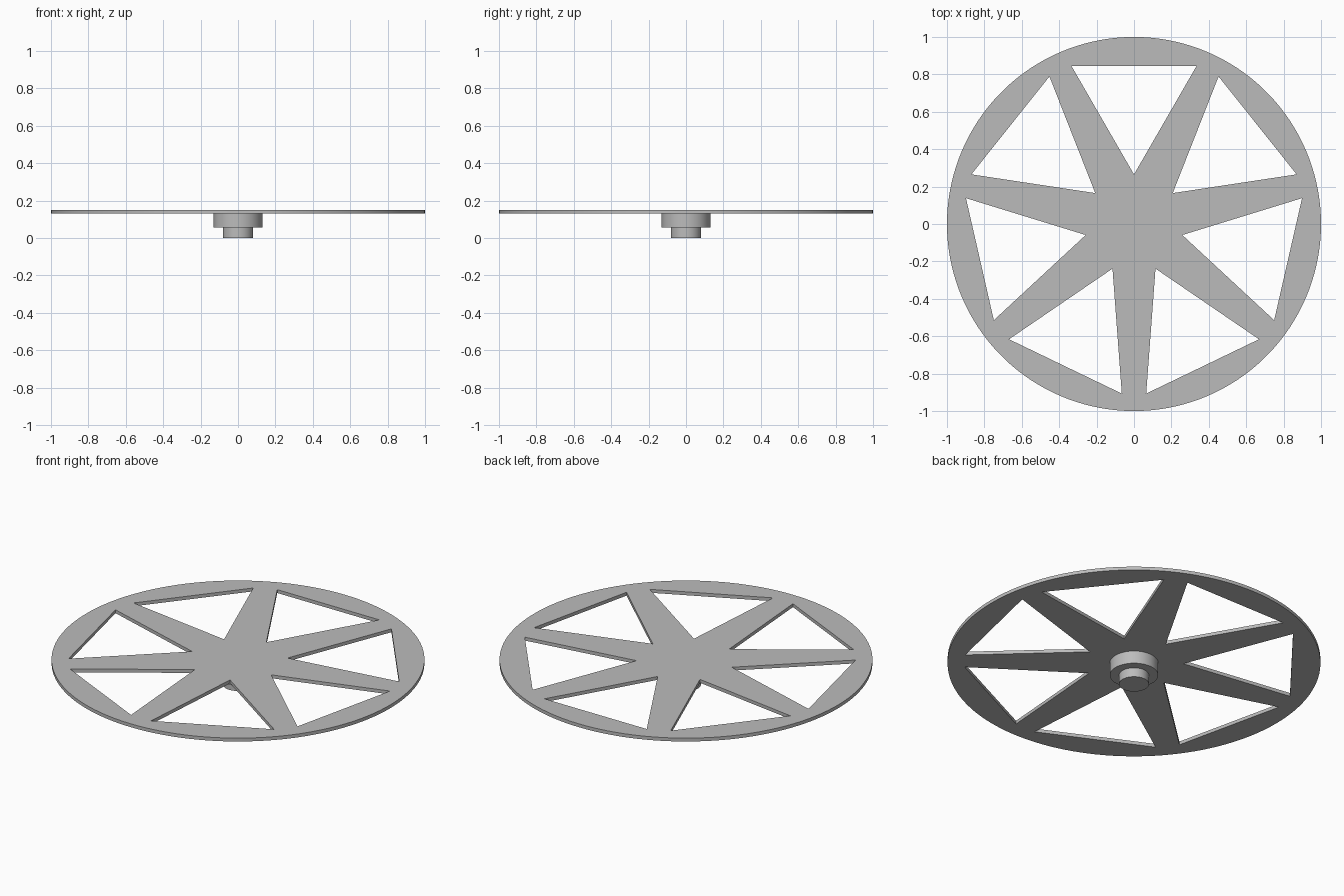
import bpy
import bmesh
from math import cos, sin, pi, radians

cube = bpy.data.objects.get("Cube")
if cube:
    bpy.data.objects.remove(cube, do_unlink=True)

SPOKES = 7
STEPS = 20                     # rim segments per spoke
HALF = 8                       # rim segments on each side of an opening's axis
SECTOR = 2 * pi / SPOKES
TIP_R, CORNER_R, CORNER_A = 0.265, 0.909, radians(21.6)
WHEEL_Z, WHEEL_T = 0.13, 0.02

grey = bpy.data.materials.new("plain grey")
grey.use_nodes = True
colour = (0.5, 0.5, 0.5, 1)
grey.diffuse_color = colour
grey.node_tree.nodes["Principled BSDF"].inputs["Base Color"].default_value = colour


def finish(obj):
    """Apply the material and smooth the round sides."""
    obj.data.materials.append(grey)
    bpy.ops.object.select_all(action="DESELECT")
    obj.select_set(True)
    bpy.context.view_layer.objects.active = obj
    bpy.ops.object.shade_smooth_by_angle(angle=radians(30))


def cylinder(name, radius, bottom, top):
    bpy.ops.mesh.primitive_cylinder_add(
        vertices=96, radius=radius, depth=top - bottom,
        location=(0, 0, (bottom + top) / 2))
    obj = bpy.context.object
    obj.name = name
    finish(obj)


# Spoked wheel: a flat plate with seven triangular openings, then thickened
bm = bmesh.new()


def polar(radius, angle):
    return bm.verts.new((radius * cos(angle), radius * sin(angle), WHEEL_Z))


centre = polar(0, 0)
axes = [pi / 2 + k * SECTOR for k in range(SPOKES)]
tips = [polar(TIP_R, a) for a in axes]
right = [polar(CORNER_R, a - CORNER_A) for a in axes]
left = [polar(CORNER_R, a + CORNER_A) for a in axes]
count = SPOKES * STEPS
rim = [polar(1, pi / 2 + i * SECTOR / STEPS) for i in range(count)]


def arc(start, end):
    return [rim[i % count] for i in range(start, end + 1)]


for k in range(SPOKES):
    n = (k + 1) % SPOKES
    mid = k * STEPS
    # rim piece outside the opening
    bm.faces.new([right[k], *arc(mid - HALF, mid + HALF), left[k]])
    # spoke with its share of the hub
    bm.faces.new([centre, tips[n], right[n],
                  *reversed(arc(mid + HALF, mid + STEPS - HALF)),
                  left[k], tips[k]])

bmesh.ops.recalc_face_normals(bm, faces=bm.faces)
plate = bmesh.ops.extrude_face_region(bm, geom=bm.faces[:], use_keep_orig=True)
top_verts = [g for g in plate["geom"] if isinstance(g, bmesh.types.BMVert)]
bmesh.ops.translate(bm, verts=top_verts, vec=(0, 0, WHEEL_T))
bmesh.ops.recalc_face_normals(bm, faces=bm.faces)
mesh = bpy.data.meshes.new("spoked_wheel")
bm.to_mesh(mesh)
bm.free()
wheel = bpy.data.objects.new("spoked_wheel", mesh)
bpy.context.collection.objects.link(wheel)
finish(wheel)

# Stepped hub below the wheel
cylinder("hub_collar", 0.13, 0.055, WHEEL_Z)
cylinder("axle_stub", 0.08, 0, 0.055)
